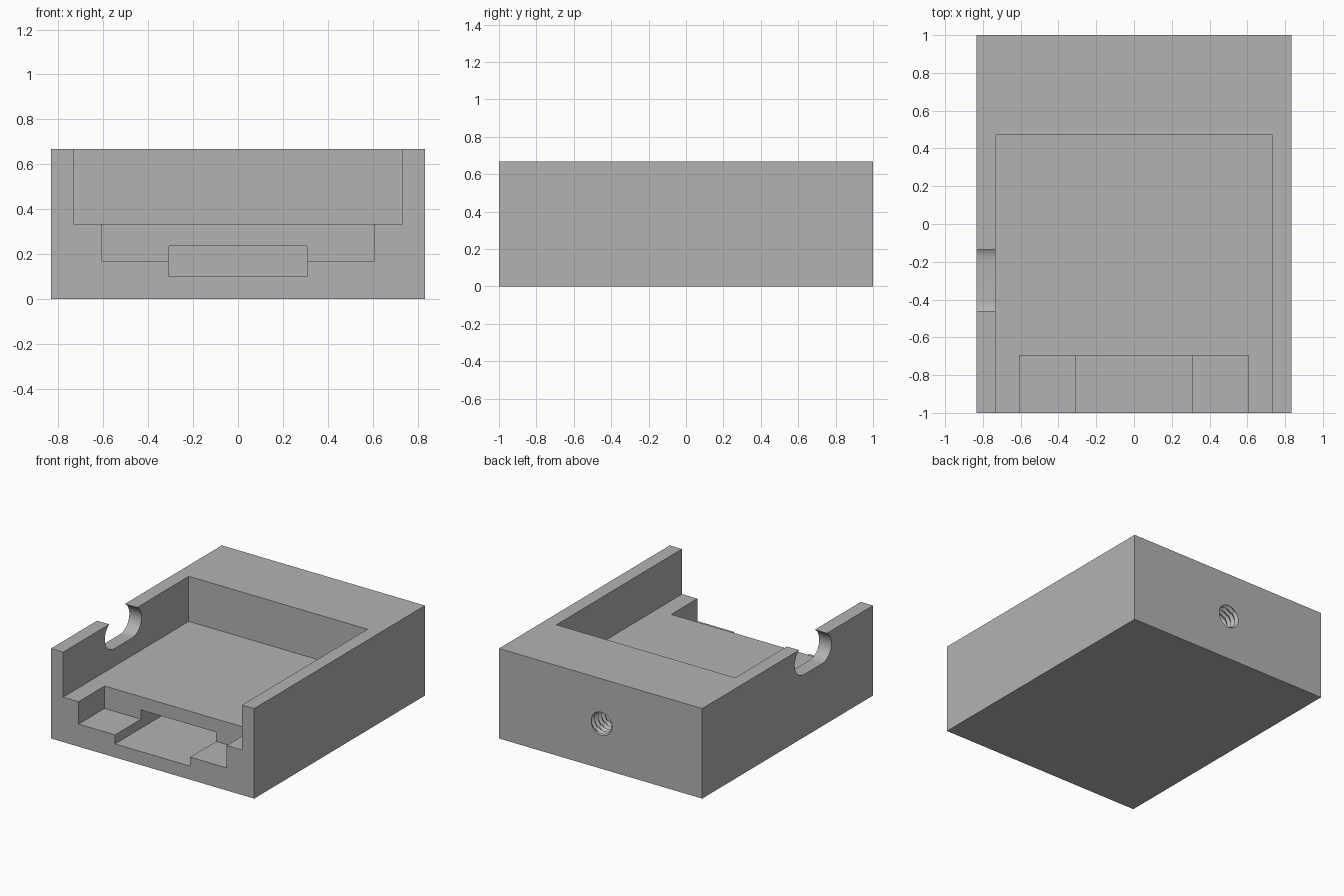
import bpy, bmesh, math
from mathutils import Matrix

if "Cube" in bpy.data.objects:
    bpy.data.objects.remove(bpy.data.objects["Cube"], do_unlink=True)

W, H = 0.833, 0.667          # half width and height of the block
FLOOR = 0.333                # level of the main tray floor

grey = bpy.data.materials.new("plain grey")
grey.use_nodes = True
grey.diffuse_color = (0.45, 0.45, 0.45, 1)
grey.node_tree.nodes["Principled BSDF"].inputs["Base Color"].default_value = (0.45, 0.45, 0.45, 1)


def make_object(name, bm):
    bmesh.ops.recalc_face_normals(bm, faces=bm.faces)
    mesh = bpy.data.meshes.new(name)
    bm.to_mesh(mesh)
    bm.free()
    mesh.materials.append(grey)
    obj = bpy.data.objects.new(name, mesh)
    bpy.context.collection.objects.link(obj)
    return obj


def box(name, x0, x1, y0, y1, z0, z1):
    bm = bmesh.new()
    bmesh.ops.create_cube(bm, size=1)
    bm.transform(Matrix.Translation(((x0 + x1) / 2, (y0 + y1) / 2, (z0 + z1) / 2))
                 @ Matrix.Diagonal((x1 - x0, y1 - y0, z1 - z0, 1)))
    return make_object(name, bm)


def loft(name, rings):
    # closed solid through a list of equal-length point rings
    bm = bmesh.new()
    rows = [[bm.verts.new(p) for p in ring] for ring in rings]
    n = len(rows[0])
    for a, b in zip(rows, rows[1:]):
        for i in range(n):
            j = (i + 1) % n
            bm.faces.new((a[i], a[j], b[j], b[i]))
    bm.faces.new(rows[0])
    bm.faces.new(rows[-1])
    return make_object(name, bm)


def side_slot(name, x0, x1, yc, zc, half_straight, radius, seg=24):
    # rounded slot running along x
    ring = []
    for side in (1, -1):
        for i in range(seg + 1):
            a = side * math.pi / 2 - math.pi / 2 + math.pi * (i / seg - 0.5) + (0 if side > 0 else 2 * math.pi)
            ring.append((yc + side * half_straight + radius * math.cos(a),
                         zc + radius * math.sin(a)))
    return loft(name, [[(x, y, z) for y, z in ring] for x in (x0, x1)])


def threaded_hole(name, y0, y1, z, r_min, r_max, pitch, seg=40):
    # helical triangle thread running along y
    step = pitch / 4
    rings = []
    for k in range(round((y1 - y0) / step) + 1):
        y = y0 + k * step
        ring = []
        for i in range(seg):
            t = (y / pitch - i / seg) % 1
            r = r_min + (r_max - r_min) * (1 - abs(2 * t - 1))
            a = 2 * math.pi * i / seg
            ring.append((r * math.cos(a), y, z + r * math.sin(a)))
        rings.append(ring)
    return loft(name, rings)


# main block and everything carved out of it
body = box("mount_body", -W, W, -1, 1, 0, H)
cutters = [
    box("tray_cut", -0.733, 0.733, -1.1, 0.47, FLOOR, H + 0.1),
    box("front_step_cut", -0.607, 0.607, -1.1, -0.695, 0.167, FLOOR + 0.1),
    box("plug_tunnel_cut", -0.308, 0.308, -1.1, -0.1, 0.1, 0.235),
    side_slot("side_port_cut", -W - 0.1, -0.68, -0.298, H - 0.093, 0.105, 0.11),
    threaded_hole("screw_hole_cut", 0.6, 1.04, FLOOR, 0.075, 0.095, 0.04),
]

bpy.ops.object.select_all(action="DESELECT")
bpy.context.view_layer.objects.active = body
body.select_set(True)
for cutter in cutters:
    cutter.hide_render = True
    mod = body.modifiers.new(cutter.name, "BOOLEAN")
    mod.operation = "DIFFERENCE"
    mod.solver = "EXACT"
    mod.object = cutter
    bpy.ops.object.modifier_apply(modifier=mod.name)
    bpy.data.objects.remove(cutter, do_unlink=True)

bpy.ops.object.shade_smooth_by_angle(angle=math.radians(30))
